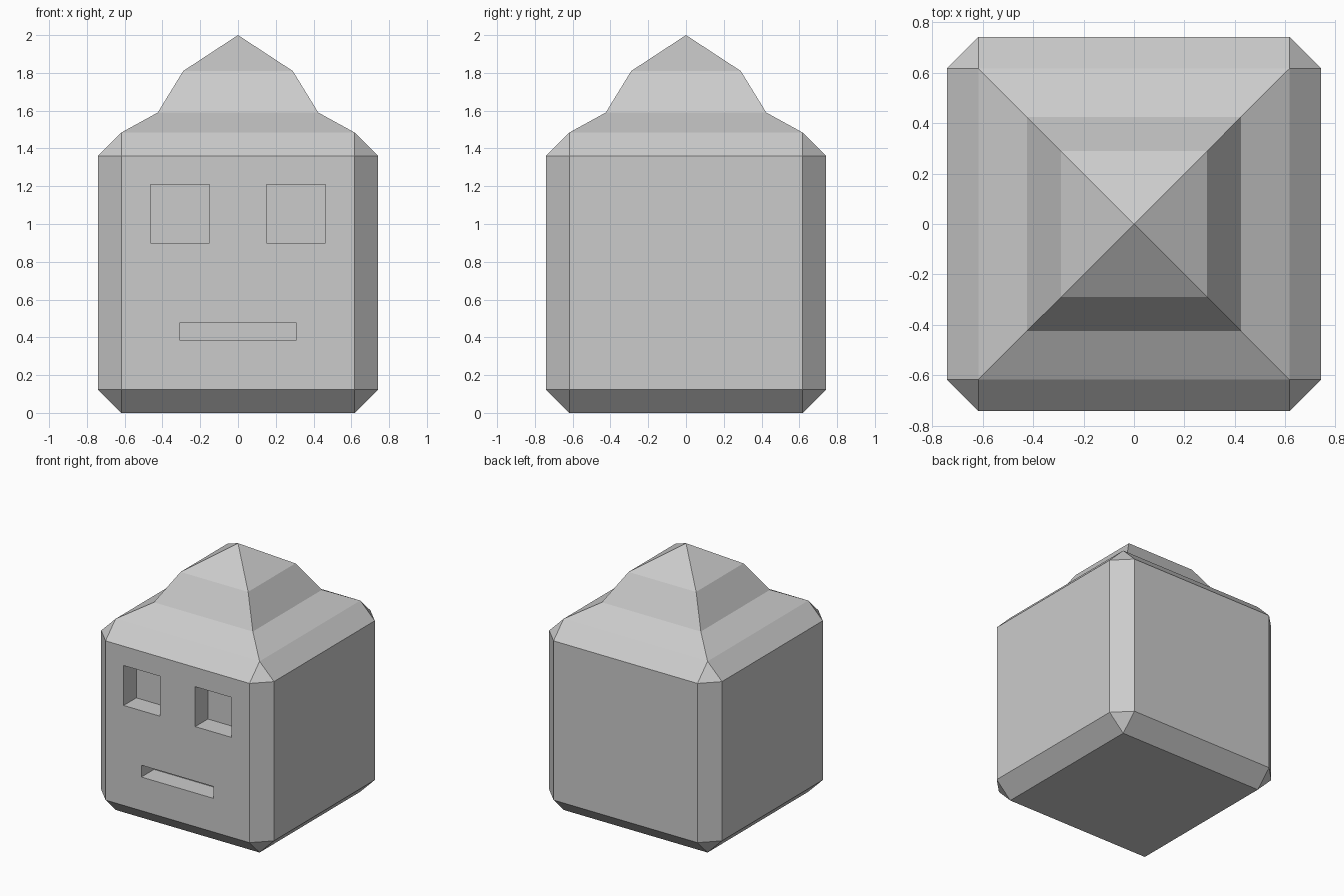
import bpy, bmesh
from mathutils import Matrix, Vector

if "Cube" in bpy.data.objects:
    bpy.data.objects.remove(bpy.data.objects["Cube"])

HALF, CHAMFER = 0.742, 0.124
HEIGHT = 2 * HALF
# Stepped cap above the body: (half width, z)
CAP = [(0.425, 1.59), (0.29, 1.81), (0.0, 2.0)]


def box(bm, centre, size):
    m = Matrix.Translation(centre) @ Matrix.Diagonal((*size, 1))
    return bmesh.ops.create_cube(bm, size=1, matrix=m)


def add_object(name, bm):
    bmesh.ops.recalc_face_normals(bm, faces=bm.faces)
    mesh = bpy.data.meshes.new(name)
    bm.to_mesh(mesh)
    bm.free()
    obj = bpy.data.objects.new(name, mesh)
    bpy.context.collection.objects.link(obj)
    return obj


# Chamfered head block
bm = bmesh.new()
box(bm, (0, 0, HEIGHT / 2), (2 * HALF, 2 * HALF, HEIGHT))
bmesh.ops.bevel(bm, geom=bm.edges[:], offset=CHAMFER, segments=1,
                profile=0.5, affect='EDGES')

# Cap: extrude and taper the top face ring by ring up to a point
top = max(bm.faces, key=lambda f: f.calc_center_median().z)
for half, z in CAP:
    top = bmesh.ops.extrude_discrete_faces(bm, faces=[top])["faces"][0]
    for v in top.verts:
        v.co = Vector((half if v.co.x > 0 else -half,
                       half if v.co.y > 0 else -half, z))
bmesh.ops.remove_doubles(bm, verts=bm.verts[:], dist=1e-4)
head = add_object("head", bm)

# Recessed eyes and mouth
DEPTH = 0.155
bm = bmesh.new()
for side in (-1, 1):
    box(bm, (side * 0.307, -HALF, 1.055), (0.31, 2 * DEPTH, 0.31))
box(bm, (0, -HALF, 0.431), (0.62, 2 * DEPTH, 0.092))
cutter = add_object("face_cutter", bm)
cutter.hide_render = True
cutter.hide_set(True)

cut = head.modifiers.new("face_recesses", 'BOOLEAN')
cut.operation = 'DIFFERENCE'
cut.solver = 'EXACT'
cut.object = cutter
